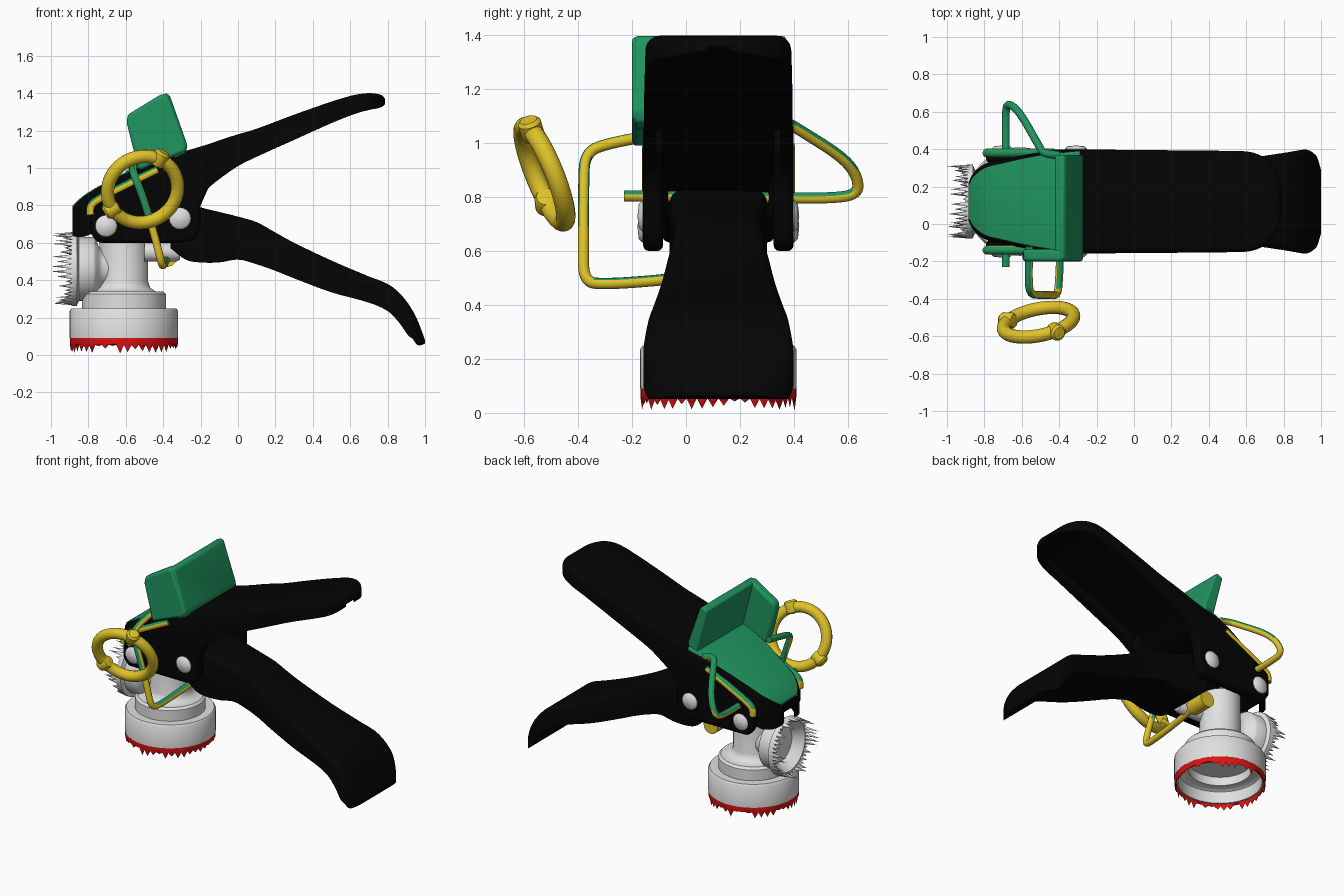
import bpy, bmesh, math, random
from mathutils import Vector, Matrix

if "Cube" in bpy.data.objects:
    bpy.data.objects.remove(bpy.data.objects["Cube"])

random.seed(4)
CY = 0.12  # centre plane of the valve body


def mat(name, rgb):
    m = bpy.data.materials.new(name)
    m.diffuse_color = (*rgb, 1)
    m.use_nodes = True
    m.node_tree.nodes["Principled BSDF"].inputs["Base Color"].default_value = m.diffuse_color
    return m


BLACK = mat("black", (0.0012, 0.0012, 0.0012))
GREEN = mat("green", (0.014, 0.30, 0.115))
YELLOW = mat("yellow", (0.74, 0.54, 0.022))
GREY = mat("light grey", (0.75, 0.75, 0.75))
RED = mat("red", (0.75, 0.006, 0.006))


def smooth(ob):
    bpy.ops.object.select_all(action='DESELECT')
    ob.select_set(True)
    bpy.context.view_layer.objects.active = ob
    bpy.ops.object.shade_smooth_by_angle(angle=math.radians(40))
    return ob


def finish(name, bm, *mats):
    bmesh.ops.recalc_face_normals(bm, faces=bm.faces)
    me = bpy.data.meshes.new(name)
    bm.to_mesh(me)
    bm.free()
    for m in mats:
        me.materials.append(m)
    ob = bpy.data.objects.new(name, me)
    bpy.context.collection.objects.link(ob)
    return smooth(ob)


def skin(bm, rings):
    for a, b in zip(rings, rings[1:]):
        n = len(a)
        for i in range(n):
            bm.faces.new((a[i], a[(i + 1) % n], b[(i + 1) % n], b[i]))


def refine(st, k=4):
    """Smooth in-between stations (Catmull-Rom with uneven spacing along x)."""
    def slope(i):
        a, b = st[max(i - 1, 0)], st[min(i + 1, len(st) - 1)]
        return [(q - p) / (b[0] - a[0]) for p, q in zip(a, b)]
    out = []
    for i in range(len(st) - 1):
        p, q, mp, mq = st[i], st[i + 1], slope(i), slope(i + 1)
        d = q[0] - p[0]
        for j in range(k):
            t = j / k
            h = (2*t**3 - 3*t*t + 1, t**3 - 2*t*t + t, 3*t*t - 2*t**3, t**3 - t*t)
            out.append([h[0]*a + h[1]*d*b + h[2]*c + h[3]*d*e for a, b, c, e in zip(p, mp, q, mq)])
    return out + [st[-1]]


def loft(name, stations, material, hollow=True, corner=0.045, wall=0.045):
    """Rounded bar along x; if hollow it is a channel open below."""
    bm = bmesh.new()
    rings = []
    for x, zt, zb, h in refine(stations):
        c = min(corner, 0.45 * (zt - zb))
        left = [(-h, zb), (-h, zt - c), (-h + .08 * c, zt - .62 * c),
                (-h + .3 * c, zt - .3 * c), (-h + .62 * c, zt - .08 * c), (-h + c, zt)]
        pts = left + [(-y, z) for y, z in reversed(left)]
        if hollow:
            zi, w = zb + 0.55 * (zt - zb), h - min(wall, h * .5)
            pts += [(w, zb), (w, zi), (-w, zi), (-w, zb)]
        rings.append([bm.verts.new((x, CY + y, z)) for y, z in pts])
    skin(bm, rings)
    bm.faces.new(rings[0])
    bm.faces.new(rings[-1])
    return finish(name, bm, material)


def prism(name, pts, y0, y1, material, bevel=0.018):
    bm = bmesh.new()
    a, b = ([bm.verts.new((x, y, z)) for x, z in pts] for y in (y0, y1))
    skin(bm, [a, b])
    bm.faces.new(a)
    bm.faces.new(b)
    ob = finish(name, bm, material)
    mod = ob.modifiers.new("round", 'BEVEL')
    mod.width, mod.segments, mod.limit_method = bevel, 3, 'ANGLE'
    return ob


def circle(bm, r, hs, matrix):
    n = len(hs)
    return [bm.verts.new(matrix @ Vector((r * math.cos(2 * math.pi * i / n),
            r * math.sin(2 * math.pi * i / n), h))) for i, h in enumerate(hs)]


def lathe(name, profile, matrix, material, n=64):
    bm = bmesh.new()
    rings = [circle(bm, max(r, 0.001), [h] * n, matrix) for r, h in profile]
    skin(bm, rings)
    bm.faces.new(rings[0])
    bm.faces.new(rings[-1])
    return finish(name, bm, material)


def jagged(name, r, thick, base, lo, hi, matrix, material, n=88):
    """Ragged torn rim: a ring whose free edge ends in random spikes."""
    bm = bmesh.new()
    tips = [base[1] + (random.uniform(lo, hi) if i % 2 else 0.004) for i in range(n)]
    tips[n // 4 | 1] = base[1] + hi
    root, edge = [base[0]] * n, [base[1]] * n
    rings = [circle(bm, rad, hs, matrix) for rad, hs in
             ((r, root), (r, edge), (r - thick * .4, tips), (r - thick, edge), (r - thick, root))]
    skin(bm, rings + [rings[0]])
    return finish(name, bm, material)


def wire(name, pts, radius, rule):
    """Bent rod; rule(centre, normal) is True where it is green, else yellow."""
    cu = bpy.data.curves.new(name, 'CURVE')
    cu.dimensions, cu.bevel_depth, cu.bevel_resolution, cu.use_fill_caps = '3D', radius, 4, True
    s = cu.splines.new('NURBS')
    s.points.add(len(pts) - 1)
    for p, co in zip(s.points, pts):
        p.co = (*co, 1)
    s.use_endpoint_u, s.order_u, s.resolution_u = True, 3, 8
    tmp = bpy.data.objects.new(name + "_path", cu)
    bpy.context.collection.objects.link(tmp)
    dg = bpy.context.evaluated_depsgraph_get()
    me = bpy.data.meshes.new_from_object(tmp.evaluated_get(dg))
    bpy.data.objects.remove(tmp)
    me.materials.clear()
    me.materials.append(YELLOW)
    me.materials.append(GREEN)
    for f in me.polygons:
        f.material_index = int(rule(f.center, f.normal))
    ob = bpy.data.objects.new(name, me)
    bpy.context.collection.objects.link(ob)
    return smooth(ob)


# Valve body: stepped collar and stem, hollow below, with torn red edge
up = Matrix.Translation((-0.61, CY, 0))
lathe("valve_collar", [(0, .22), (.2, .22), (.2, .16), (.25, .16), (.265, .15), (.265, .068),
      (.278, .068), (.278, .09), (.29, .09), (.29, .235), (.28, .25), (.225, .25), (.225, .325),
      (.21, .34), (.17, .34), (.14, .36), (.13, .39), (.13, .68), (0, .68)], up, GREY)
jagged("torn_red_edge", .289, .014, (-.092, -.058), .0, .05,
       up @ Matrix.Scale(-1, 4, (0, 0, 1)), RED)

# Side outlet pointing left, with torn grey edge
left = Matrix.Translation((-0.61, CY, 0.46)) @ Matrix.Rotation(-math.pi / 2, 4, 'Y')
lathe("outlet", [(0, .0), (.1, .0), (.1, .11), (.12, .135), (.16, .15), (.17, .165), (.17, .24),
      (.192, .25), (.192, .28), (.172, .28), (.15, .25), (.125, .21), (0, .21)], left, GREY)
jagged("torn_outlet_edge", .198, .022, (.25, .27), .02, .12, left, GREY)

# Upper lever: long channel with round tip
loft("upper_lever", [(-.886, .79, .64, .10), (-.86, .819, .63, .15), (-.8, .865, .64, .2),
     (-.7, .922, .7, .225), (-.55, .997, .76, .255), (-.42, 1.051, .78, .272),
     (-.25, 1.1, .8, .275), (-.15, 1.13, .9, .275),
     (-.08, 1.155, .955, .275), (0, 1.18, 1.01, .275), (.1, 1.21, 1.06, .275),
     (.3, 1.285, 1.15, .273), (.5, 1.355, 1.24, .271), (.6, 1.385, 1.28, .268),
     (.66, 1.397, 1.3, .254), (.71, 1.4, 1.312, .225), (.75, 1.395, 1.32, .18),
     (.775, 1.385, 1.33, .125), (.785, 1.37, 1.34, .08)], BLACK, corner=.03)

# Lower lever: narrow neck widening to a bent-down rounded end
loft("lower_lever", [(-.36, .82, .57, .18), (-.28, .825, .51, .18), (-.2, .79, .495, .18),
     (-.1, .765, .495, .172),
     (0, .74, .51, .167), (.1, .71, .485, .167), (.2, .655, .45, .175), (.3, .6, .41, .19),
     (.5, .505, .335, .215), (.7, .42, .28, .245), (.8, .38, .235, .26), (.86, .335, .175, .27),
     (.91, .275, .105, .278), (.935, .235, .085, .274), (.958, .19, .054, .26),
     (.98, .135, .053, .235), (1.0, .08, .062, .17)], BLACK, hollow=False)

# Side plates, pivot bolts and two-tone edge strips, mirrored about the centre plane
plate = [(-.79, .80), (-.6, .91), (-.4, 1.0), (-.12, 1.08), (-.08, .97), (-.16, .89), (-.2, .8),
         (-.2, .68), (-.24, .61), (-.3, .6), (-.75, .6), (-.79, .65)]
for side, s in (("front", -1), ("back", 1)):
    prism(f"{side}_side_plate", plate, CY + s * .205, CY + s * .279, BLACK, .022)
    for i, (x, z) in enumerate(((-.705, .69), (-.31, .73))):
        m = Matrix.Translation((x, CY + s * .25, z)) @ Matrix.Rotation(-s * math.pi / 2, 4, 'X')
        lathe(f"{side}_bolt_{i}", [(0, 0), (.058, 0), (.058, .032), (.045, .045), (0, .05)],
              m, GREY, 24)
    y = CY + s * .26
    wire(f"{side}_edge_strip", [(-.43, y, .99), (-.6, y, .905), (-.76, y, .825), (-.79, y, .79),
         (-.785, y, .75)], .024, lambda c, n: n.z > .3)

# Green scoop: floor plate on the lever nose, raised back plate, one side wall
loft("scoop_floor", [(-.886, .796, .784, .085), (-.86, .824, .812, .13), (-.8, .87, .858, .178),
     (-.7, .927, .915, .205), (-.55, 1.002, .99, .238), (-.42, 1.056, 1.044, .258),
     (-.29, 1.1, 1.08, .272)], GREEN, hollow=False)
prism("scoop_back", [(-.385, 1.4), (-.365, 1.39), (-.27, 1.12), (-.28, 1.08), (-.34, 1.05),
      (-.425, 1.38)], -.19, CY + .25, GREEN)
prism("scoop_side", [(-.59, 1.285), (-.41, 1.395), (-.375, 1.395), (-.27, 1.12), (-.28, 1.085),
      (-.45, 1.02), (-.53, .985), (-.595, 1.24)], -.2, -.135, GREEN)

# Safety wires: front loop below the lever, back loop ending in the cross pin
wire("front_wire", [(-.56, -.12, 1.03), (-.565, -.3, 1.0), (-.555, -.375, .96), (-.51, -.38, .85),
     (-.44, -.38, .62), (-.41, -.38, .49), (-.4, -.31, .475), (-.39, 0, .5), (-.37, .2, .53)], .021,
     lambda c, n: n.z > .75 or (c.z > .7 and n.z > -.3 and n.x < .6))
wire("back_wire_and_pin", [(-.4, .37, 1.06), (-.48, .37, 1.08), (-.51, .42, 1.05), (-.6, .58, .95),
     (-.65, .635, .88), (-.685, .64, .81), (-.685, .53, .795), (-.685, .3, .8),
     (-.685, -.23, .805)], .021, lambda c, n: n.z > .15)

# Yellow knot and grey stub under the lever hinge
wire("knot", [(-.38, .13, .525), (-.38, .27, .525)], .055, lambda c, n: False)
lathe("stub", [(0, .0), (.05, .0), (.05, .17), (.04, .19), (0, .19)],
      Matrix.Translation((-.5, CY - .06, .55)) @ Matrix.Rotation(math.pi / 2, 4, 'Y'), GREY, 24)

# Pull ring: tilted torus with two bosses
a = Vector((.97, .2, 0)).normalized()
b = Vector((0, -.38, .93))
b = (b - a * b.dot(a)).normalized()
ring_m = Matrix.Translation((-.51, -.525, .885)) @ Matrix((a, b, a.cross(b))).transposed().to_4x4()
bpy.ops.mesh.primitive_torus_add(major_radius=.191, minor_radius=.036, major_segments=48,
                                 minor_segments=14)
ring = bpy.context.object
ring.name = "pull_ring"
ring.data.materials.append(YELLOW)
ring.matrix_world = ring_m
smooth(ring)
for i, deg in enumerate((66, 215)):
    m = ring_m @ Matrix.Rotation(math.radians(deg), 4, 'Z') @ Matrix.Rotation(math.pi / 2, 4, 'Y')
    lathe(f"ring_boss_{i}", [(0, .15), (.036, .155), (.044, .17), (.044, .225), (.032, .238),
          (0, .24)], m, YELLOW, 20)
